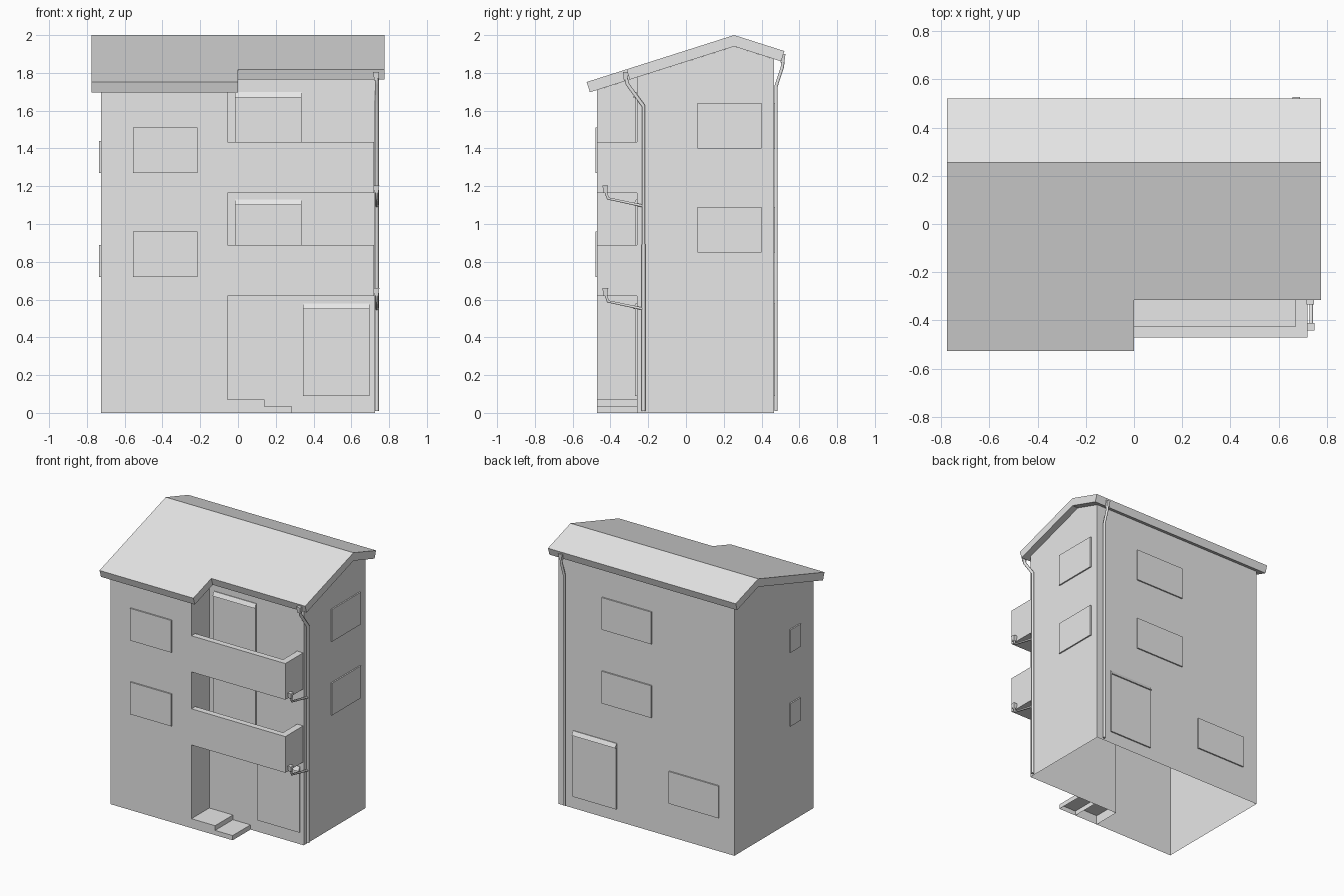
import bpy
import bmesh
from mathutils import Vector

if "Cube" in bpy.data.objects:
    bpy.data.objects.remove(bpy.data.objects["Cube"], do_unlink=True)

plaster = bpy.data.materials.new("light_grey")
plaster.use_nodes = True
GREY = (0.8, 0.8, 0.8, 1)
plaster.diffuse_color = GREY
plaster.node_tree.nodes["Principled BSDF"].inputs["Base Color"].default_value = GREY

# Main dimensions
WALL_X, BACK, FRONT, RECESS_Y, RECESS_X = 0.725, 0.465, -0.47, -0.26, -0.055
RIDGE_Y, RIDGE_Z, SLOPE = 0.255, 2.0, 0.318
ROOF_DROP = 0.06


def roof_z(y):
    return RIDGE_Z - SLOPE * abs(y - RIDGE_Y)


def finish(name, bm):
    bmesh.ops.recalc_face_normals(bm, faces=bm.faces)
    mesh = bpy.data.meshes.new(name)
    bm.to_mesh(mesh)
    bm.free()
    mesh.materials.append(plaster)
    obj = bpy.data.objects.new(name, mesh)
    bpy.context.collection.objects.link(obj)
    return obj


def prism(name, outline, axis, low, high, open_bottom=False):
    """Extrude a 2D outline (the two other axes in order) along an axis."""
    bm = bmesh.new()

    def place(p, h):
        co = list(p)
        co.insert(axis, h)
        return bm.verts.new(co)

    a = [place(p, low) for p in outline]
    b = [place(p, high) for p in outline]
    if not open_bottom:
        bm.faces.new(a)
    bm.faces.new(b)
    for i in range(len(a)):
        j = (i + 1) % len(a)
        bm.faces.new((a[i], a[j], b[j], b[i]))
    return finish(name, bm)


def box(name, x, y, z, open_bottom=False):
    outline = [(x[0], y[0]), (x[1], y[0]), (x[1], y[1]), (x[0], y[1])]
    return prism(name, outline, 2, z[0], z[1], open_bottom)


# Outer walls: open shell whose top follows the roof
footprint = [(-WALL_X, FRONT), (RECESS_X, FRONT), (RECESS_X, RECESS_Y), (WALL_X, RECESS_Y),
             (WALL_X, RIDGE_Y), (WALL_X, BACK), (-WALL_X, BACK), (-WALL_X, RIDGE_Y)]
bm = bmesh.new()
low = [bm.verts.new((x, y, 0)) for x, y in footprint]
top = [bm.verts.new((x, y, roof_z(y) - ROOF_DROP)) for x, y in footprint]
for i in range(len(low)):
    j = (i + 1) % len(low)
    bm.faces.new((low[i], low[j], top[j], top[i]))
finish("walls", bm)

# Roof: sheet with a notch over the balconies, thickened downwards
bm = bmesh.new()
xs = (-0.775, 0, 0.775)
ys = (-0.526, -0.315, RIDGE_Y, 0.521)
grid = {(i, j): bm.verts.new((x, y, roof_z(y)))
        for i, x in enumerate(xs) for j, y in enumerate(ys) if (i, j) != (2, 0)}
for i in range(2):
    for j in range(3):
        if (i, j) != (1, 0):
            bm.faces.new([grid[k] for k in ((i, j), (i + 1, j), (i + 1, j + 1), (i, j + 1))])
roof = finish("roof", bm)
if roof.data.polygons[0].normal.z < 0:
    roof.data.flip_normals()
thick = roof.modifiers.new("thickness", "SOLIDIFY")
thick.thickness = 0.057
thick.offset = -1
thick.use_even_offset = True

# Balconies: L-shaped parapet and floor
for level, z in (("lower", 0.62), ("upper", 1.165)):
    x1, xi, yi = 0.72, 0.67, -0.425
    parapet = [(RECESS_X, FRONT), (x1, FRONT), (x1, RECESS_Y),
               (xi, RECESS_Y), (xi, yi), (RECESS_X, yi)]
    prism(level + "_balcony_parapet", parapet, 2, z, z + 0.27)
    box(level + "_balcony_floor", (RECESS_X, xi), (yi, RECESS_Y), (z, z + 0.02))

# Entrance steps
box("entrance_step_upper", (RECESS_X, 0.14), (FRONT, RECESS_Y), (0, 0.07), True)
box("entrance_step_lower", (0.14, 0.285), (FRONT, RECESS_Y), (0, 0.035), True)

# Window panels
T = 0.01
for level, z in (("lower", 0.72), ("upper", 1.27)):
    box(level + "_front_window", (-0.555, -0.215), (FRONT - T, FRONT), (z, z + 0.24))
    box(level + "_left_small_window", (-WALL_X - T, -WALL_X), (-0.305, -0.185), (z, z + 0.17))
for level, z in (("lower", 0.85), ("upper", 1.4)):
    box(level + "_side_window", (WALL_X, WALL_X + T), (0.06, 0.4), (z, z + 0.24))
    box(level + "_back_window", (-0.045, 0.365), (BACK, BACK + T), (z, z + 0.24))
box("ground_back_window", (-0.6, -0.19), (BACK, BACK + T), (0.25, 0.49))


# Doors with a sloped hood on top
def door(name, x, wall, out, z_top):
    y = sorted((wall, wall + out * T))
    box(name, x, y, (z_top - 0.49, z_top - 0.03))
    hood = [(wall, z_top - 0.03), (wall + out * 0.02, z_top - 0.03),
            (wall + out * 0.005, z_top), (wall, z_top)]
    prism(name + "_hood", hood, 0, x[0], x[1])


door("front_door", (0.345, 0.695), RECESS_Y, -1, 0.58)
door("lower_balcony_door", (-0.015, 0.335), RECESS_Y, -1, 1.13)
door("upper_balcony_door", (-0.015, 0.335), RECESS_Y, -1, 1.70)
door("back_door", (0.245, 0.605), BACK, 1, 0.58)


# Drain pipes and their funnels
def pipe(name, points, radius):
    curve = bpy.data.curves.new(name, "CURVE")
    curve.dimensions = "3D"
    curve.bevel_depth = radius
    curve.bevel_resolution = 1
    curve.use_fill_caps = True
    spline = curve.splines.new("POLY")
    spline.points.add(len(points) - 1)
    for p, co in zip(spline.points, points):
        p.co = (*co, 1)
    curve.materials.append(plaster)
    bpy.context.collection.objects.link(bpy.data.objects.new(name, curve))


def funnel(name, x, y, z, height):
    bm = bmesh.new()
    bmesh.ops.create_cube(bm, size=1)
    for v in bm.verts:
        half = 0.031 if v.co.z > 0 else 0.02
        v.co = Vector((x + v.co.x * half, y + v.co.y * half, z + (v.co.z + 0.5) * height))
    finish(name, bm)


PX = 0.735
pipe("side_downpipe", [(PX, -0.225, 0.01), (PX, -0.225, 1.625),
                       (PX, -0.31, 1.74), (PX, -0.317, 1.77)], 0.011)
funnel("side_downpipe_funnel", 0.731, -0.319, 1.76, 0.045)
pipe("back_downpipe", [(0.672, 0.477, 0.01), (0.672, 0.477, 1.73),
                       (0.672, 0.51, 1.83), (0.672, 0.513, 1.86)], 0.01)
funnel("back_downpipe_funnel", 0.672, 0.511, 1.855, 0.045)
for level, z in (("lower", 0.62), ("upper", 1.165)):
    pipe(level + "_balcony_drain", [(PX, -0.427, z + 0.01), (PX, -0.413, z - 0.03),
                                    (PX, -0.225, z - 0.07)], 0.008)
    funnel(level + "_balcony_funnel", 0.733, -0.427, z, 0.04)
